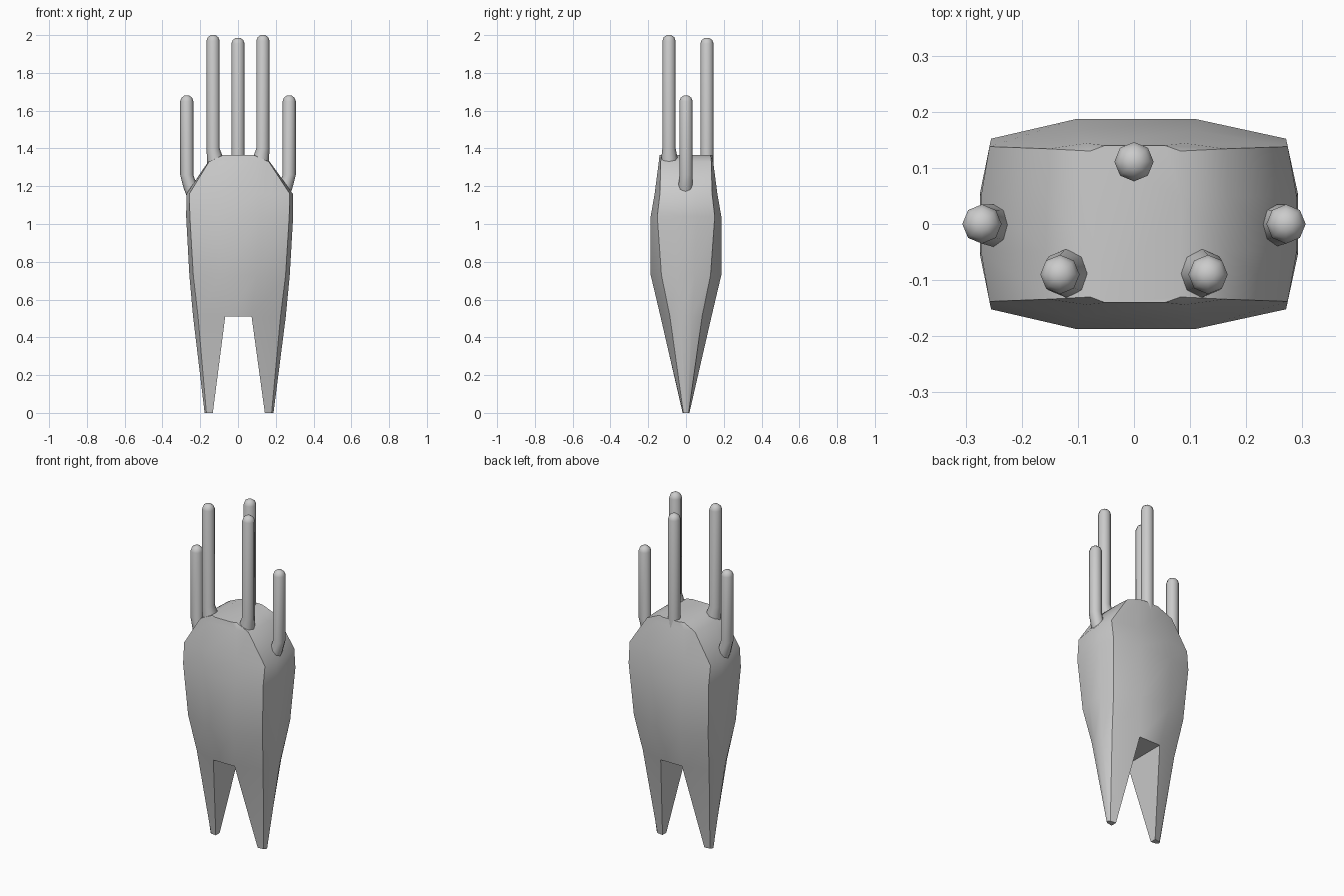
import bpy, bmesh
from math import sin, cos, pi

if "Cube" in bpy.data.objects:
    bpy.data.objects.remove(bpy.data.objects["Cube"])


def finish(name, bm, angle=0.7):
    bmesh.ops.recalc_face_normals(bm, faces=bm.faces[:])
    mesh = bpy.data.meshes.new(name)
    bm.to_mesh(mesh)
    bm.free()
    ob = bpy.data.objects.new(name, mesh)
    bpy.context.collection.objects.link(ob)
    bpy.ops.object.select_all(action='DESELECT')
    ob.select_set(True)
    bpy.context.view_layer.objects.active = ob
    bpy.ops.object.shade_smooth_by_angle(angle=angle)
    return ob


def bridge(bm, a, b):
    n = len(a)
    for i in range(n):
        j = (i + 1) % n
        bm.faces.new((a[i], a[j], b[j], b[i]))


def half_section(hx, e, flat, hy, ye):
    ym = ye * 0.36
    return [(flat, -hy), (e, -ye), (hx, -ym), (hx, ym), (e, ye), (flat, hy)]


LEFT = 0.94  # the left flank is slightly slimmer

# Body: rows of z, half width, corner x, flat x, half depth, corner y
rows = [
    (0.51, .253, .225, .072, .135, .085),
    (0.73, .274, .252, .100, .187, .130),
    (1.04, .292, .271, .110, .187, .152),
    (1.16, .290, .274, .110, .166, .138),
    (1.33, .168, .163, .090, .144, .134),
    (1.365, .085, .083, .055, .140, .130),
]
bm = bmesh.new()
rings = []
for z, *dims in rows:
    half = half_section(*dims)
    pts = half + [(-x * LEFT, -y) for x, y in half]
    rings.append([bm.verts.new((x, y, z)) for x, y in pts])
for a, b in zip(rings, rings[1:]):
    bridge(bm, a, b)
bm.faces.new(rings[-1])

# Crotch and two tapering legs
base = rings[0]
bm.faces.new((base[0], base[5], base[6], base[11]))
foot = half_section(.188, .178, .142, .018, .014)
for side, ring in ((1, base[:6]), (-1, base[6:])):
    k = 1 if side > 0 else LEFT
    end = [bm.verts.new((side * x * k, side * y, 0)) for x, y in foot]
    bridge(bm, ring, end)
    bm.faces.new(end)
finish("body", bm)


# Rods: eight-sided tubes with rounded tips, flared at the root
def rod(name, x, y, top, root, r=.035):
    path = root + [(x, y, top - .03, r), (x, y, top - .011, r * .8),
                   (x, y, top, r * .35)]
    bm = bmesh.new()
    loops = [[bm.verts.new((cx + cr * cos(i * pi / 4), cy + cr * sin(i * pi / 4), cz))
              for i in range(8)] for cx, cy, cz, cr in path]
    for a, b in zip(loops, loops[1:]):
        bridge(bm, a, b)
    bm.faces.new(loops[0])
    bm.faces.new(loops[-1])
    finish(name, bm, 1.0)


for side, label in ((1, "right"), (-1, "left")):
    x = side * .132
    rod("front_rod_" + label, x, -.09, 2.0,
        [(x * .88, -.088, 1.27, .045), (x * .92, -.088, 1.35, .043),
         (x, -.09, 1.40, .035)])
    x = side * .271
    rod("side_rod_" + label, x, 0, 1.68,
        [(side * .225, -.003, 1.12, .036), (side * .25, -.003, 1.19, .038),
         (x, 0, 1.26, .035)])
rod("back_rod", 0, .111, 1.985, [(0, .111, 1.27, .035)])
